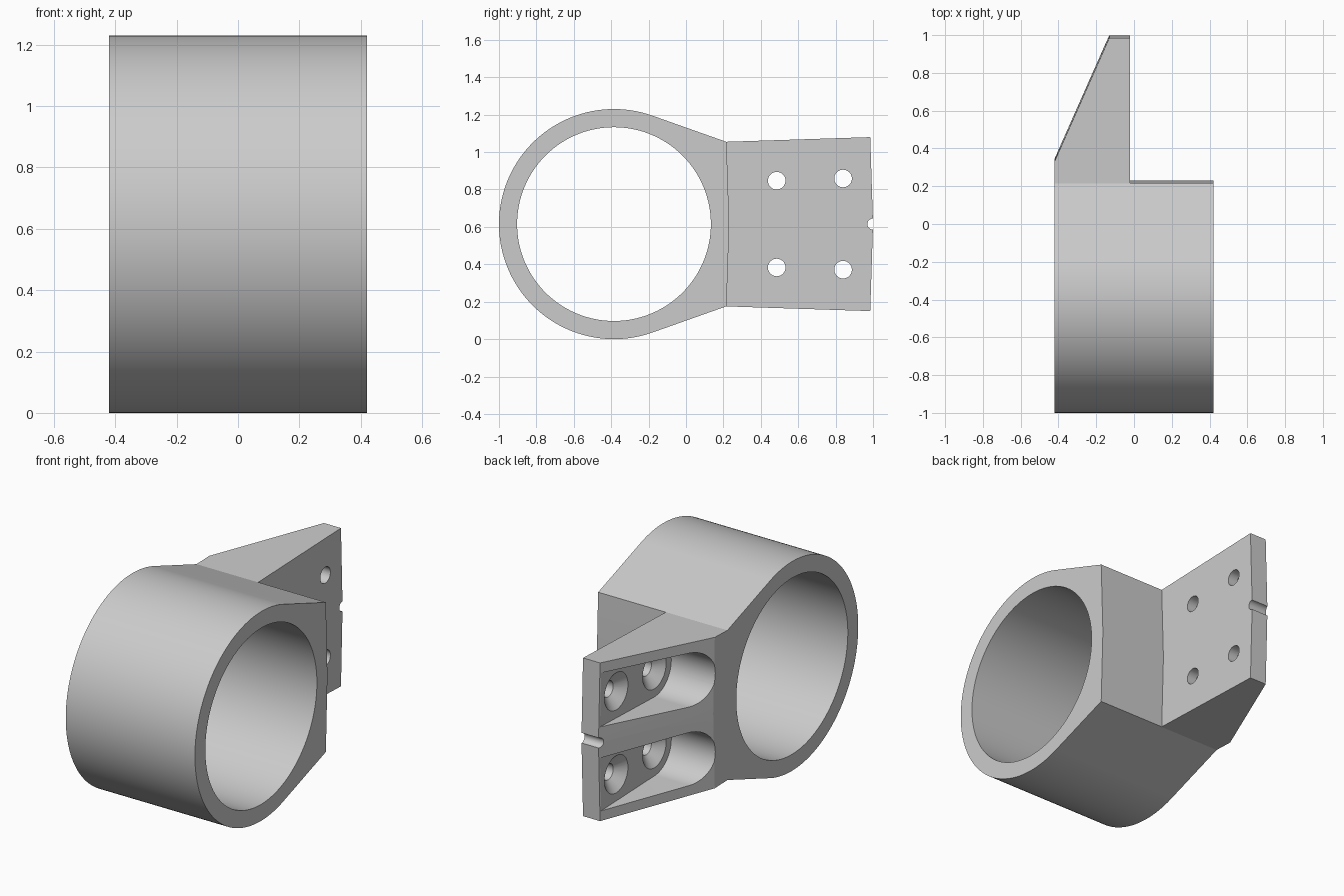
import bpy, bmesh
from math import sin, cos, pi, radians, atan2, acos, hypot
from mathutils import Vector

cube = bpy.data.objects.get("Cube")
if cube:
    bpy.data.objects.remove(cube, do_unlink=True)

CY, CZ = -0.385, 0.615        # bore axis
R_OUT, R_IN = 0.615, 0.518
HALF = 0.42                   # half width of the ring
PLATE_X = -0.02               # flat mounting face
FLOOR_X = -0.134              # pocket floor
TILT = radians(1.9)           # each plate half leans by this much

grey = bpy.data.materials.new("plain grey")
grey.use_nodes = True
grey.diffuse_color = (0.6, 0.6, 0.6, 1)
grey.node_tree.nodes["Principled BSDF"].inputs["Base Color"].default_value = (0.6, 0.6, 0.6, 1)


def loft(name, rings):
    """Closed solid through matching rings of points."""
    bm = bmesh.new()
    loops = [[bm.verts.new(p) for p in ring] for ring in rings]
    for a, b in zip(loops, loops[1:]):
        for i in range(len(a)):
            j = (i + 1) % len(a)
            bm.faces.new((a[i], a[j], b[j], b[i]))
    bm.faces.new(loops[0])
    bm.faces.new(loops[-1])
    bmesh.ops.recalc_face_normals(bm, faces=bm.faces)
    mesh = bpy.data.meshes.new(name)
    bm.to_mesh(mesh)
    bm.free()
    mesh.materials.append(grey)
    obj = bpy.data.objects.new(name, mesh)
    bpy.context.collection.objects.link(obj)
    return obj


def arc(y, z, r, start, end, n):
    return [(y + r * cos(start + (end - start) * i / n),
             z + r * sin(start + (end - start) * i / n)) for i in range(n + 1)]


def along_x(name, outline, x0, x1):
    return loft(name, [[(x, y, z) for y, z in outline] for x in (x0, x1)])


def cone(name, y, z, x0, r0, x1, r1, n=48):
    return loft(name, [[(x, *p) for p in arc(y, z, r, 0, 2 * pi, n)[:-1]]
                       for x, r in ((x0, r0), (x1, r1))])


def bent_along_z(name, outline):
    """Prism along z whose two halves lean back from the middle."""
    return loft(name, [[(x, y - abs(z - CZ) * TILT, z) for x, y in outline]
                       for z in (CZ - 0.8, CZ, CZ + 0.8)])


def cut(body, cutter):
    cutter.hide_render = True
    mod = body.modifiers.new("cut", "BOOLEAN")
    mod.operation = "DIFFERENCE"
    mod.solver = "EXACT"
    mod.object = cutter
    bpy.context.view_layer.objects.active = body
    bpy.ops.object.modifier_apply(modifier=mod.name)
    bpy.data.objects.remove(cutter, do_unlink=True)


# Side silhouette: round clamp, tangent shoulders, flared plate
neck = (0.215, CZ + 0.44)
dy, dz = neck[0] - CY, neck[1] - CZ
tangent = atan2(dz, dy) + acos(R_OUT / hypot(dy, dz))
outline = arc(CY, CZ, R_OUT, tangent, 2 * pi - tangent, 150)
outline += [(neck[0], CZ - 0.44), (0.985, CZ - 0.465), (1.0, CZ),
            (0.985, CZ + 0.465), neck]
bracket = along_x("clamp_bracket", outline, -HALF, HALF)

# Bore
cut(bracket, cone("bore", CY, CZ, -1, R_IN, 1, R_IN, 160))

# Step behind the ring that leaves the mounting plate
cut(bracket, bent_along_z("step", [(PLATE_X, 0.231), (1, 0.231), (1, 1.5), (PLATE_X, 1.5)]))

# Sloping outer side of the plate
run = Vector((0.29, 0.655))
a = Vector((-HALF, 0.347)) - run * 0.5
b = a + run * 2.2
cut(bracket, bent_along_z("slope", [tuple(a), tuple(b), (-1, b.y), (-1, a.y)]))

# Pockets with two countersunk screw holes each
for side in (1, -1):
    y, z = 0.485, CZ + side * 0.232
    heading = side * TILT
    step = Vector((cos(heading), sin(heading)))
    slot = arc(y, z, 0.157, heading + pi / 2, heading + 3 * pi / 2, 40)
    far = [tuple(Vector(p) + step * 0.9) for p in (slot[-1], slot[0])]
    cut(bracket, along_x("pocket", slot + far, -1, FLOOR_X))
    for d in (0, 0.355):
        hy, hz = y + step.x * d, z + step.y * d
        cut(bracket, cone("countersink", hy, hz, FLOOR_X - 0.02, 0.133, -0.08, 0.045))
        cut(bracket, cone("screw_hole", hy, hz, -0.3, 0.047, 0.1, 0.047))

# Alignment notch in the plate end
cut(bracket, cone("notch", 1.0, CZ, -1, 0.03, 1, 0.03, 32))

bpy.ops.object.select_all(action="DESELECT")
bracket.select_set(True)
bpy.context.view_layer.objects.active = bracket
bpy.ops.object.shade_smooth_by_angle(angle=radians(14))
